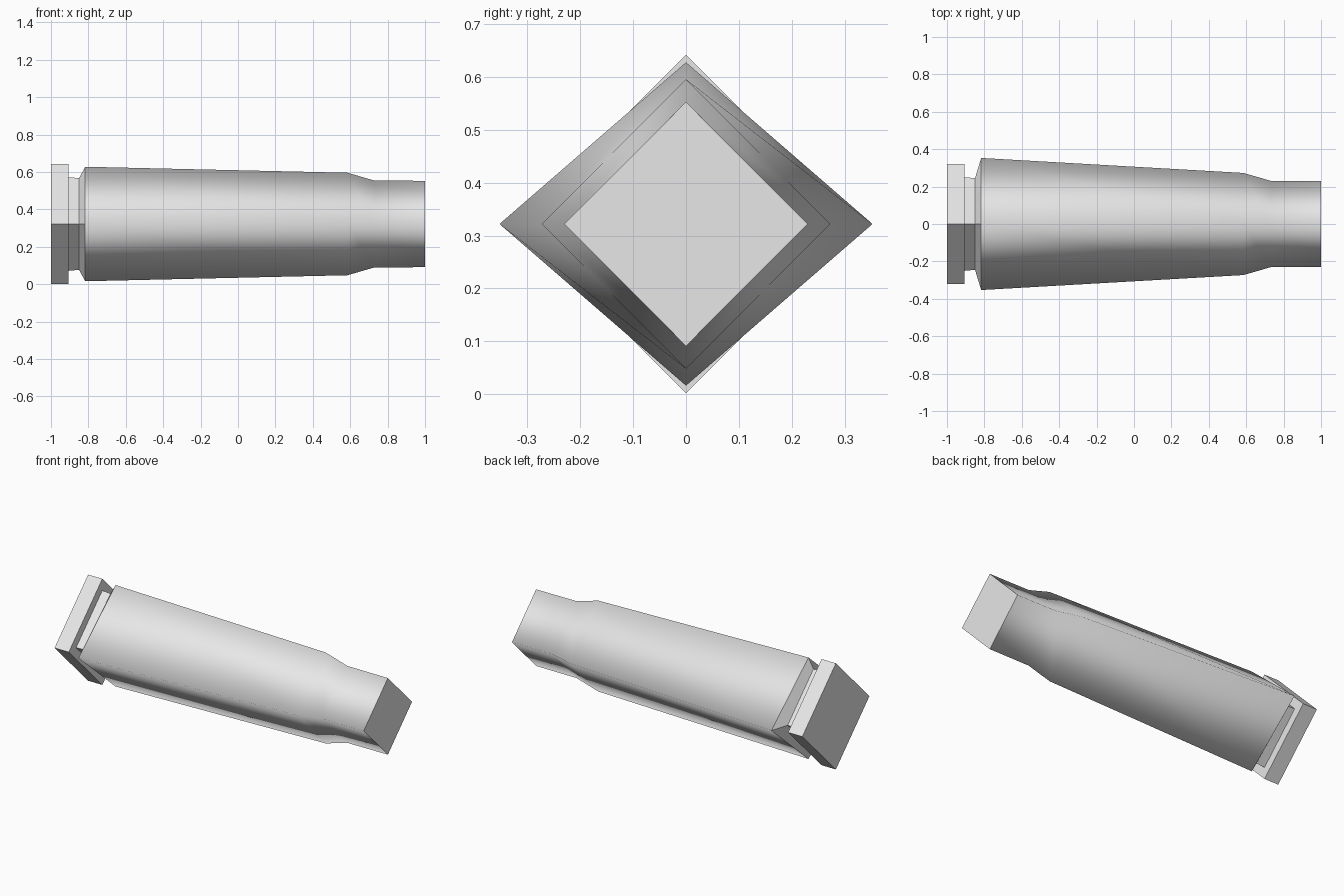
import bpy, bmesh, math
from mathutils import Vector

cube = bpy.data.objects.get("Cube")
if cube:
    bpy.data.objects.remove(cube, do_unlink=True)

CENTRE_Z = 0.322
SIDES = 4

metal = bpy.data.materials.new("plain grey")
metal.use_nodes = True
grey = (0.8, 0.8, 0.8, 1)
metal.diffuse_color = grey
metal.node_tree.nodes["Principled BSDF"].inputs["Base Color"].default_value = grey


def loft(name, profile, smooth=False, caps=(True, True)):
    """Join diamond rings given as (x, half width, half height)."""
    bm = bmesh.new()
    rings = []
    for x, ry, rz in profile:
        angles = [math.tau * i / SIDES for i in range(SIDES)]
        rings.append([bm.verts.new(Vector((x, ry * math.cos(a), CENTRE_Z + rz * math.sin(a))))
                      for a in angles])
    for a, b in zip(rings, rings[1:]):
        for i in range(SIDES):
            j = (i + 1) % SIDES
            face = bm.faces.new((a[i], a[j], b[j], b[i]))
            face.smooth = smooth
    for ring, wanted in zip((rings[0], rings[-1]), caps):
        if wanted:
            face = bm.faces.new(ring)
            for edge in face.edges:
                edge.smooth = False
    bmesh.ops.recalc_face_normals(bm, faces=bm.faces)
    # Open tubes need their normals pointing away from the axis
    side = bm.faces[0] if not bm.faces.ensure_lookup_table() else None
    outward = side.calc_center_median() - Vector((side.calc_center_median().x, 0, CENTRE_Z))
    if side.normal.dot(outward) < 0:
        bmesh.ops.reverse_faces(bm, faces=bm.faces)
    mesh = bpy.data.meshes.new(name)
    bm.to_mesh(mesh)
    bm.free()
    mesh.materials.append(metal)
    obj = bpy.data.objects.new(name, mesh)
    bpy.context.collection.objects.link(obj)
    return obj


# Flat square rim at the base end
loft("base_rim", [(-1, 0.32, 0.32), (-0.905, 0.32, 0.32)])

# Narrow groove between rim and body
loft("extractor_groove", [(-0.905, 0.25, 0.25), (-0.85, 0.245, 0.245)], caps=(False, False))

# Short flare from the groove to the widest ring
loft("body_flare", [(-0.85, 0.245, 0.245), (-0.817, 0.353, 0.306)], caps=(False, False))

# Tapered body, shoulder and neck with soft corners and a flat mouth
loft("case_body", [(-0.817, 0.353, 0.306), (0.585, 0.273, 0.274),
                   (0.73, 0.231, 0.232), (1, 0.23, 0.231)], smooth=True, caps=(False, True))
